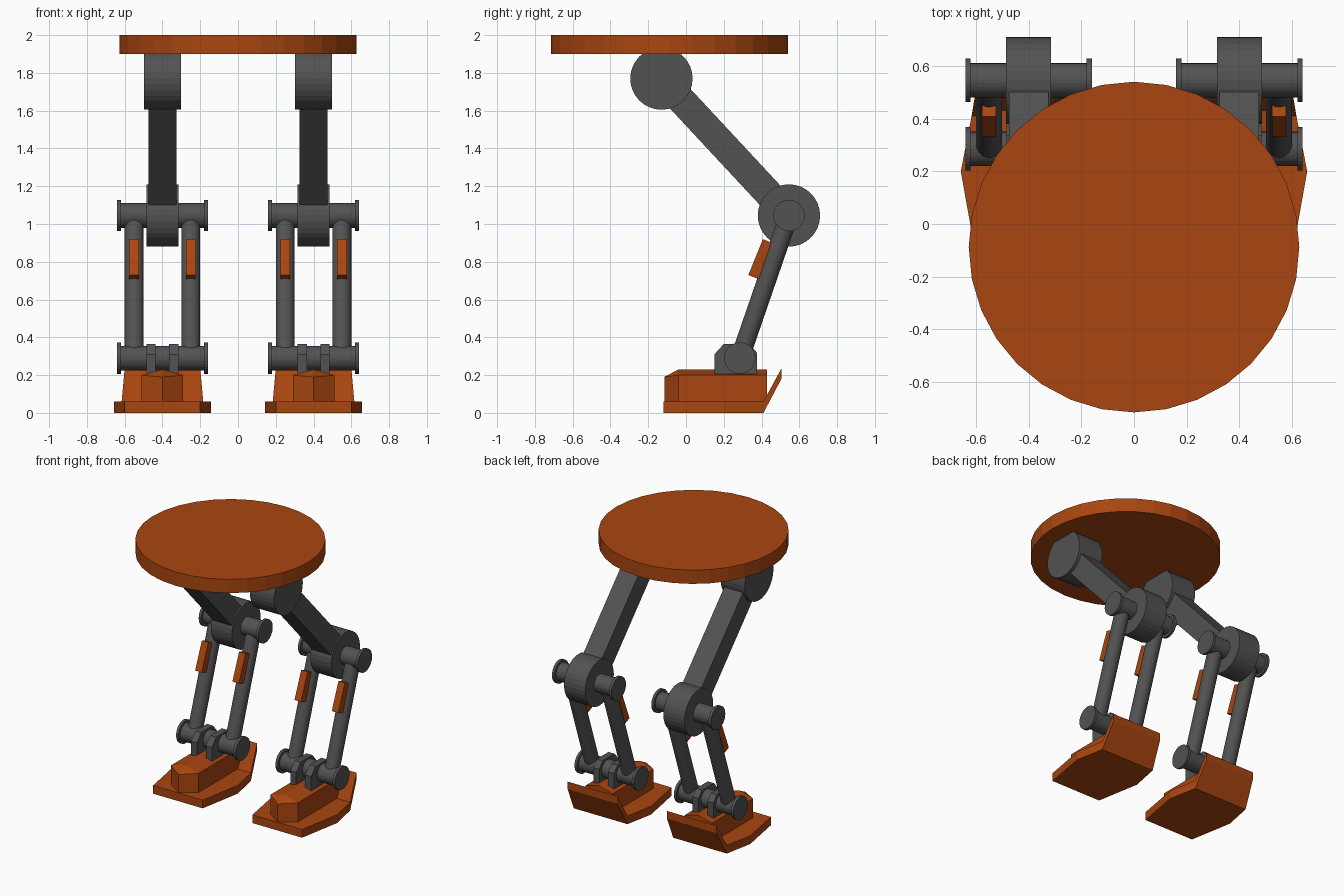
import bpy, bmesh, math
from mathutils import Vector, Matrix

if "Cube" in bpy.data.objects:
    bpy.data.objects.remove(bpy.data.objects["Cube"])


def material(name, color):
    m = bpy.data.materials.new(name)
    m.diffuse_color = (*color, 1)
    m.use_nodes = True
    m.node_tree.nodes["Principled BSDF"].inputs["Base Color"].default_value = m.diffuse_color
    return m


ORANGE = material("burnt orange", (0.40, 0.06, 0.005))
GREY = material("dark grey", (0.085, 0.085, 0.085))


def finish(bm, name, mat):
    bmesh.ops.recalc_face_normals(bm, faces=bm.faces)
    me = bpy.data.meshes.new(name)
    bm.to_mesh(me)
    bm.free()
    me.materials.append(mat)
    ob = bpy.data.objects.new(name, me)
    bpy.context.collection.objects.link(ob)
    return ob


def cylinder(name, a, b, r, mat, sides=32):
    a, b = Vector(a), Vector(b)
    d = b - a
    bm = bmesh.new()
    m = Matrix.Translation((a + b) / 2) @ d.to_track_quat('Z', 'Y').to_matrix().to_4x4()
    bmesh.ops.create_cone(bm, cap_ends=True, segments=sides, radius1=r, radius2=r,
                          depth=d.length, matrix=m)
    return finish(bm, name, mat)


def prism(name, x, half, profile, mat):
    """Extrude a (y, z) outline along x."""
    bm = bmesh.new()
    f = bm.faces.new([bm.verts.new((x - half, y, z)) for y, z in profile])
    new = bmesh.ops.extrude_face_region(bm, geom=[f])["geom"]
    bmesh.ops.translate(bm, vec=(2 * half, 0, 0),
                        verts=[v for v in new if isinstance(v, bmesh.types.BMVert)])
    return finish(bm, name, mat)


def loft(name, rings, mat):
    """Skin closed rings that share a vertex count."""
    bm = bmesh.new()
    rows = [[bm.verts.new(p) for p in ring] for ring in rings]
    n = len(rows[0])
    for r0, r1 in zip(rows, rows[1:]):
        for i in range(n):
            bm.faces.new((r0[i], r0[(i + 1) % n], r1[(i + 1) % n], r1[i]))
    bm.faces.new(rows[0])
    bm.faces.new(rows[-1])
    return finish(bm, name, mat)


HIP, KNEE, ANKLE = Vector((-0.13, 1.77)), Vector((0.545, 1.045)), Vector((0.285, 0.29))


def strip(a, b, lo, hi):
    """Rectangle along a-b, offset sideways from lo to hi."""
    d = (b - a).normalized()
    n = Vector((-d.y, d.x))
    return [a + n * lo, b + n * lo, b + n * hi, a + n * hi]


def axle(name, x, c):
    cylinder(name, (x - 0.23, *c), (x + 0.23, *c), 0.065, GREY)
    for s in (-1, 1):
        cylinder(name + "_cap", (x + s * 0.22, *c), (x + s * 0.24, *c), 0.083, GREY)


def leg(x):
    # Thigh with hip and knee drums
    cylinder("hip_drum", (x - 0.0975, *HIP), (x + 0.0975, *HIP), 0.165, GREY)
    cylinder("knee_drum", (x - 0.085, *KNEE), (x + 0.085, *KNEE), 0.165, GREY)
    prism("thigh", x, 0.075, strip(HIP, KNEE, -0.075, 0.075), GREY)
    axle("knee_axle", x, KNEE)
    axle("ankle_axle", x, ANKLE)

    # Twin shin rods with front plates, ankle brackets
    for s in (-1, 1):
        sx = x + s * 0.15
        cylinder("shin_rod", (sx, *ANKLE), (sx, *KNEE), 0.05, GREY)
        low = Vector((0.33, 0.73))
        prism("shin_plate", sx, 0.026,
              strip(low, low + Vector((0.077, 0.19)), -0.09, 0), ORANGE)
        prism("ankle_bracket", x + s * 0.06, 0.024,
              [(0.15, 0.205), (0.375, 0.205), (0.375, 0.32), (0.335, 0.365),
               (0.2, 0.365), (0.15, 0.31)], GREY)

    # Sole with upturned heel: y, half width, bottom z, top z
    stations = [(-0.12, 0.2, 0, 0.06), (0.2, 0.257, 0, 0.06),
                (0.41, 0.216, 0, 0.06), (0.505, 0.2, 0.18, 0.235)]
    loft("sole", [[(x - w, y, b), (x + w, y, b), (x + w, y, t), (x - w, y, t)]
                  for y, w, b, t in stations], ORANGE)

    # Ridged foot spine with a pointed prow
    def ring(y):
        return [(x - 0.11, y, 0.05), (x, y, 0.05), (x + 0.11, y, 0.05),
                (x + 0.11, y, 0.2), (x, y, 0.23), (x - 0.11, y, 0.2)]
    loft("foot_spine", [ring(-0.04), ring(0.43)], ORANGE)
    bm = bmesh.new()
    pts = [(x - 0.11, -0.04, 0.05), (x + 0.11, -0.04, 0.05), (x + 0.11, -0.04, 0.2),
           (x, -0.04, 0.23), (x - 0.11, -0.04, 0.2), (x, -0.115, 0.05), (x, -0.115, 0.19)]
    v = [bm.verts.new(p) for p in pts]
    for f in [(0, 5, 6, 4), (5, 1, 2, 6), (4, 6, 3), (6, 2, 3), (0, 1, 5), (0, 4, 3, 2, 1)]:
        bm.faces.new([v[i] for i in f])
    finish(bm, "foot_prow", ORANGE)


# Round top platform
cylinder("platform", (0, -0.0875, 1.9), (0, -0.0875, 2.0), 0.627, ORANGE)
for side in (-1, 1):
    leg(side * 0.4)
